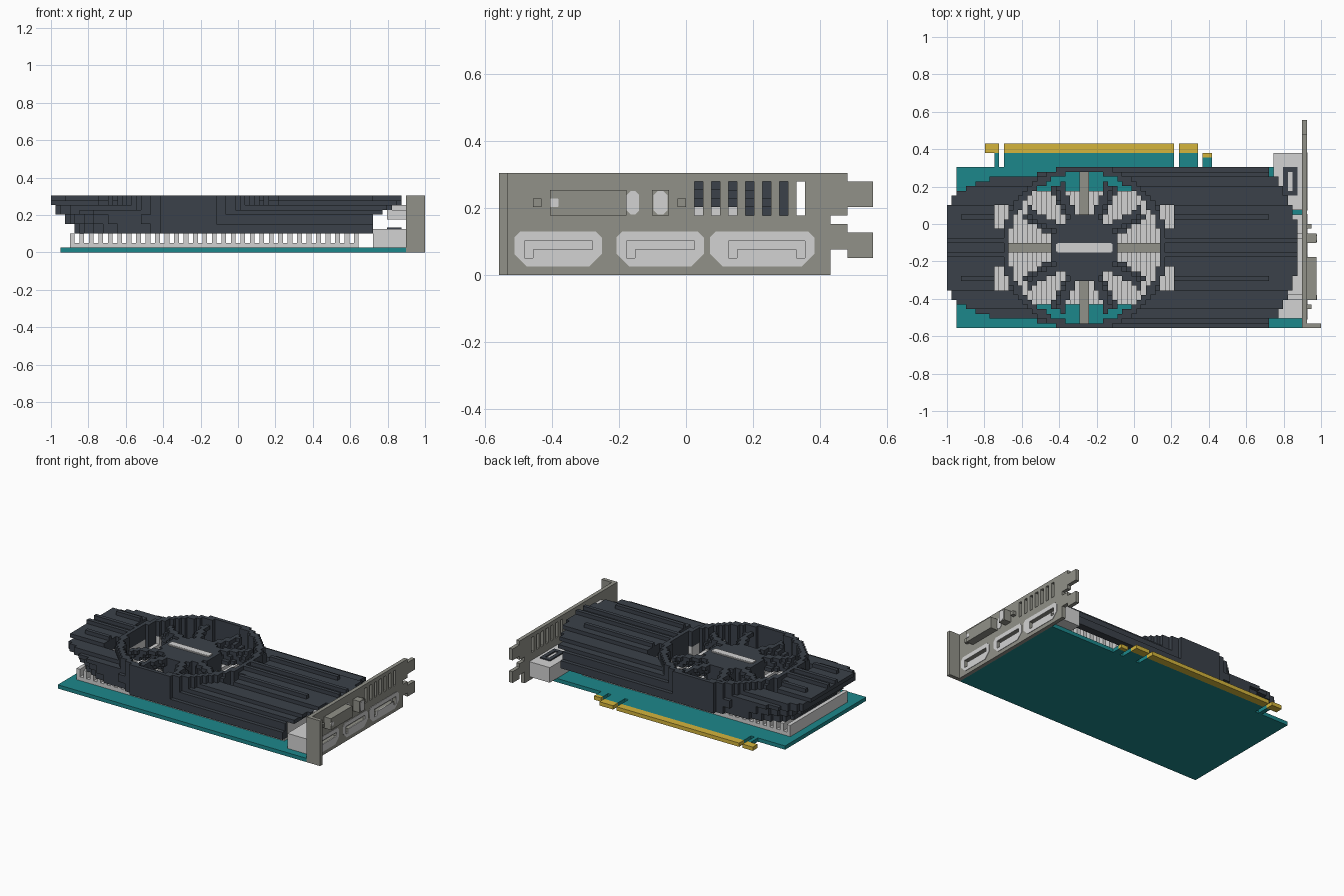
import bpy
import bmesh
import math
from mathutils import Matrix, Vector

cube = bpy.data.objects.get("Cube")
if cube:
    bpy.data.objects.remove(cube, do_unlink=True)

V = 2 / 79                      # cell size of the block grid
ORIGIN = Vector((-1, -22 * V, 0))
FAN_I, MID_J = 29, 17           # fan centre on the grid


def material(name, rgb):
    m = bpy.data.materials.new(name)
    m.use_nodes = True
    m.diffuse_color = (*rgb, 1)
    m.node_tree.nodes["Principled BSDF"].inputs["Base Color"].default_value = (*rgb, 1)
    return m


SLATE = material("dark slate", (0.043, 0.053, 0.067))
TEAL = material("board teal", (0.012, 0.245, 0.26))
LIGHT = material("light metal", (0.65, 0.65, 0.65))
STEEL = material("warm grey steel", (0.285, 0.285, 0.25))
GOLD = material("contact gold", (0.66, 0.46, 0.045))


def add_object(name, mesh, mat):
    mesh.materials.clear()
    mesh.materials.append(mat)
    bpy.context.collection.objects.link(bpy.data.objects.new(name, mesh))


def finish(name, bm, mat):
    mesh = bpy.data.meshes.new(name)
    bm.to_mesh(mesh)
    bm.free()
    add_object(name, mesh, mat)


def boxes(name, mat, *ranges):
    """Plain boxes given as grid ranges i0,i1,j0,j1,k0,k1."""
    bm = bmesh.new()
    for i0, i1, j0, j1, k0, k1 in ranges:
        size = Vector((i1 - i0, j1 - j0, k1 - k0)) * V
        centre = ORIGIN + Vector((i0 + i1, j0 + j1, k0 + k1)) * V / 2
        bmesh.ops.create_cube(bm, size=1, matrix=Matrix.Translation(centre) @ Matrix.Diagonal((*size, 1)))
    finish(name, bm, mat)


def blocks(name, mat, solid, size=(79, 44, 12)):
    """Skin of all grid cells for which solid(i, j, k) holds."""
    cells = {(i, j, k) for i in range(size[0]) for j in range(size[1])
             for k in range(size[2]) if solid(i, j, k)}
    bm = bmesh.new()
    verts = {}

    def vert(p):
        if p not in verts:
            verts[p] = bm.verts.new(ORIGIN + Vector(p) * V)
        return verts[p]

    for c in cells:
        for axis in range(3):
            a, b = (axis + 1) % 3, (axis + 2) % 3
            for side in (0, 1):
                n = list(c)
                n[axis] += 2 * side - 1
                if tuple(n) in cells:
                    continue
                corners = []
                for da, db in ((0, 0), (1, 0), (1, 1), (0, 1)):
                    p = list(c)
                    p[axis] += side
                    p[a] += da
                    p[b] += db
                    corners.append(vert(tuple(p)))
                bm.faces.new(corners if side else corners[::-1])
    finish(name, bm, mat)


# Circuit board with its edge connector
TABS = ((10, 11), (12, 48), (49, 53))
boxes("circuit_board", TEAL, (2, 75, 0, 34, 0, 1), (54, 56, 34, 36, 0, 1),
      *[(a, b, 34, 37, 0, 1) for a, b in TABS])
boxes("edge_contacts", GOLD, (8, 11, 37, 39, 0, 1), (12, 48, 37, 39, 0, 1),
      (49, 53, 37, 39, 0, 1), (54, 56, 36, 37, 0, 1))


# Heatsink: base plate and upright fins, cut lower under the fan
def fin(i, j, k):
    if i % 2 or not (4 <= i < 65 and 5 <= j < 29 and 2 <= k < 8):
        return False
    under_fan = math.hypot(i + 0.5 - FAN_I, j + 0.5 - MID_J) < 15.9
    return k < (4 if i < 10 else 6 if under_fan else 8)


boxes("heatsink_base", LIGHT, (4, 65, 5, 29, 1, 2))
blocks("heatsink_fins", LIGHT, fin)

# Shroud: domed, layered shell with a raised ring around the fan
LEFT = {4: 5, 5: 5, 6: 3, 7: 3, 8: 1, 9: 1, 10: 0, 11: 0}
RIGHT = {8: 70, 9: 72, 10: 74, 11: 74}


def half_width(i):
    for limit, half in ((1, 9), (2, 11), (4, 12), (6, 13), (9, 14), (16, 15), (20, 16)):
        if i < limit:
            return half
    for limit, half in ((73, 6), (72, 9), (71, 11), (70, 13), (68, 15)):
        if i >= limit:
            return half
    return 17


def in_outline(i, d, k):
    if not LEFT[k] <= i < RIGHT.get(k, 68):
        return False
    return d < half_width(i - LEFT[k] if i < 30 and k < 8 else i)


def shroud_top(i, d):
    for limit, top in ((16, 6), (15, 8), (13, 9), (9, 10)):
        if d > limit:
            return top
    long_ridge = 6 < d < 7 and (3 <= i < 10 or 46 <= i < 68)
    return 12 if 1 < d < 2 or long_ridge else 11


def shroud(i, j, k):
    if k < 4:
        return False
    d = abs(j + 0.5 - MID_J)
    r = math.hypot(i + 0.5 - FAN_I, d)
    if r < 15.9:
        return False
    if r < 17.4 and d < 17:
        return True
    if not in_outline(i, d, k) or k >= shroud_top(i, d):
        return False
    if (10 <= i < 13 or 45 <= i < 48) and 4 < d < 9:
        return False
    if k >= 8:
        return True
    return not (in_outline(i - 2, d, k) and in_outline(i, d + 2, k))


blocks("shroud", SLATE, shroud)


# Fan: hub, eight tilted blades, hub bar and four support spokes
def fan(i, j, k):
    x, y = i + 0.5 - FAN_I, j + 0.5 - MID_J
    r = math.hypot(x, y)
    if not 6 <= k < 11 or r > 14.5:
        return False
    if r < 7:
        return True
    if k < 8 or min(abs(x), abs(y)) < 1:
        return False
    angle = math.atan2(abs(y), abs(x))
    off = min((angle - math.radians(a) for a in (31, 66)), key=abs) * r
    return abs(off - (k - 9) * 0.6) < 0.85


blocks("fan", SLATE, fan)
boxes("hub_bar", LIGHT, (23, 35, 16.2, 17.8, 11, 11.3), (23.3, 34.7, 16, 18, 11, 11.25))
boxes("fan_spokes", STEEL, (13, 22, 16, 18, 6, 7), (36, 45, 16, 18, 6, 7),
      (28, 30, 1, 10, 6, 7), (28, 30, 24, 33, 6, 7))

# Mounting bracket with vents, tabs and port slots
PORTS = ((2, 12), (14, 24), (25, 37))
SLOTS = ((3, 11), (15, 23), (27, 36))


def in_slot(j, k):
    for s, t in SLOTS:
        if s <= j < t:
            return k == 3 or k == 2 and (j == s or j == t - 1 and s > 20)
    return False


def bracket(i, j, k):
    if j == 0:
        return i >= 75
    if i != 75 or in_slot(j, k):
        return False
    if 7 <= k < 11 and 23 <= j <= 35 and j % 2:
        return False
    if j < 39:
        return True
    if j < 41:
        return k >= 7 or 3 <= k < 6
    return 8 <= k < 11 or 2 <= k < 5


blocks("bracket", STEEL, bracket)

# Port housings behind the bracket
boxes("port_housings", LIGHT, *[(69 if a > 20 else 68, 75, a, b, 1, 5) for a, b in PORTS],
      (71, 75, 6, 20, 7, 9), (72, 75, 7, 19, 9, 10))
boxes("housing_mark", SLATE, (71, 72, 28, 34, 5, 5.3), (73, 74, 28, 34, 5, 5.3),
      (72, 73, 33, 34, 5, 5.3), (72, 73, 28, 29, 5, 5.3))


def rim_plate(name, outlines, i=76):
    """Thin plate facing +x at grid column i; a second outline is a hole."""
    curve = bpy.data.curves.new(name, 'CURVE')
    curve.dimensions = '2D'
    curve.fill_mode = 'BOTH'
    curve.extrude = 0.003
    for points in outlines:
        spline = curve.splines.new('POLY')
        spline.points.add(len(points) - 1)
        for p, (j, k) in zip(spline.points, points):
            p.co = (j * V, k * V, 0, 1)
        spline.use_cyclic_u = True
    source = bpy.data.objects.new(name + "_curve", curve)
    bpy.context.collection.objects.link(source)
    deps = bpy.context.evaluated_depsgraph_get()
    mesh = bpy.data.meshes.new_from_object(source.evaluated_get(deps))
    bpy.data.objects.remove(source, do_unlink=True)
    turn = Matrix(((0, 0, 1, 0), (1, 0, 0, 0), (0, 1, 0, 0), (0, 0, 0, 1)))
    mesh.transform(Matrix.Translation(ORIGIN + Vector((i * V, 0, 0))) @ turn)
    add_object(name, mesh, LIGHT)


def chamfered(a, b, c, d, top, low):
    return [(a + low, c), (b - low, c), (b, c + low), (b, d - top),
            (b - top, d), (a + top, d), (a, d - top), (a, c + low)]


# Port rims around the keyed slots
for n, ((a, b), (s, t)) in enumerate(zip(PORTS, SLOTS)):
    right_key = [(t - 1, 3), (t - 1, 2), (t, 2)] if n == 2 else [(t, 3)]
    keyed = [(s, 2), (s + 1, 2), (s + 1, 3), *right_key, (t, 4), (s, 4)]
    rim_plate(f"port_rim_{n + 1}", [chamfered(a - 0.2, b + 0.1, 1, 5.1, 0.7, 1.5), keyed])

# Upper video port with its screws and contacts
boxes("upper_port", STEEL, (76, 78, 6, 15, 7, 10), (76, 78, 18, 20, 7, 10),
      (76, 77, 4, 5, 8, 9), (76, 77, 21, 22, 8, 9))
rim_plate("left_contact", [chamfered(15, 16.5, 7.1, 9.9, 0.5, 0.5)])
rim_plate("right_contact", [chamfered(18.2, 19.8, 7.1, 9.9, 0.5, 0.5)], 78)
rim_plate("end_contact", [chamfered(6, 7, 8, 9, 0.1, 0.1)], 78)
